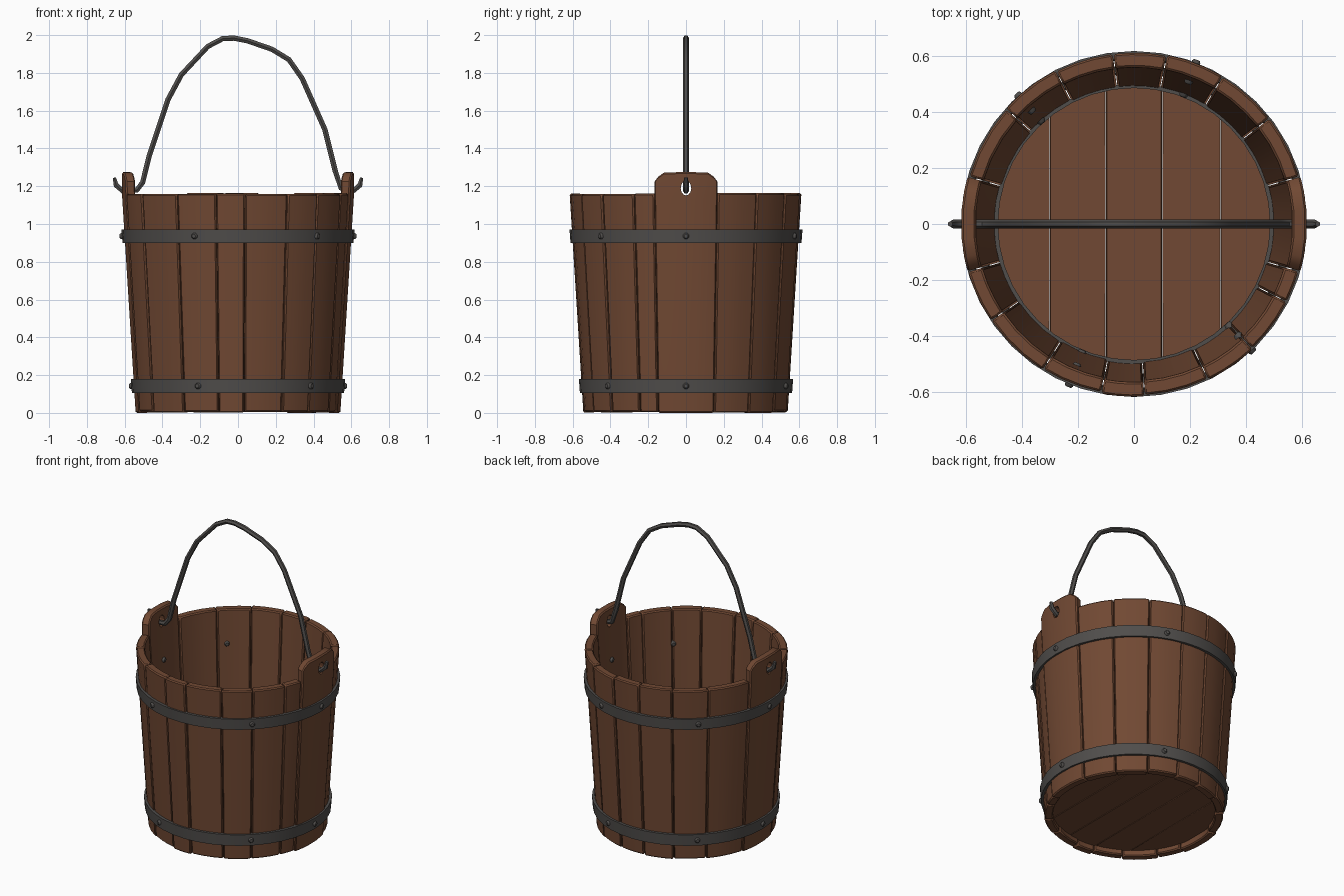
import bpy, bmesh, math, random
from mathutils import Vector

random.seed(4)
cube = bpy.data.objects.get("Cube")
if cube:
    bpy.data.objects.remove(cube, do_unlink=True)


def material(name, rgb):
    m = bpy.data.materials.new(name)
    m.use_nodes = True
    m.diffuse_color = (*rgb, 1)
    m.node_tree.nodes["Principled BSDF"].inputs["Base Color"].default_value = (*rgb, 1)
    return m


WOOD = material("brown wood", (0.165, 0.066, 0.033))
IRON = material("dark iron", (0.08, 0.075, 0.071))
RIM, WALL = 1.165, 0.052


def activate(ob):
    bpy.ops.object.select_all(action='DESELECT')
    ob.select_set(True)
    bpy.context.view_layer.objects.active = ob


def finish(bm, name, mat, bevel=0, angle=35):
    bmesh.ops.recalc_face_normals(bm, faces=bm.faces)
    me = bpy.data.meshes.new(name)
    bm.to_mesh(me)
    bm.free()
    me.materials.append(mat)
    ob = bpy.data.objects.new(name, me)
    bpy.context.collection.objects.link(ob)
    if bevel:
        mod = ob.modifiers.new("worn edges", 'BEVEL')
        mod.width = bevel
        mod.limit_method = 'ANGLE'
        mod.angle_limit = math.radians(40)
    activate(ob)
    bpy.ops.object.shade_smooth_by_angle(angle=math.radians(angle))
    return ob


def outer_radius(z):
    return 0.54 + 0.073 * min(z / RIM, 1)


def polar(r, a, z):
    return Vector((r * math.cos(a), r * math.sin(a), z))


def stave(name, columns, bottom, shift, bevel=0.007):
    """Curved board from (angle, top height) columns."""
    bm = bmesh.new()
    rings = []
    for a, top in columns:
        outline = [(0, bottom), (0, RIM - 0.03), (0, top),
                   (WALL, top), (WALL, RIM - 0.03), (WALL, bottom)]
        rings.append([bm.verts.new(polar(outer_radius(z) + shift - d, a, z)) for d, z in outline])
    for p, q in zip(rings, rings[1:]):
        for i in range(6):
            j = (i + 1) % 6
            bm.faces.new((p[i], p[j], q[j], q[i]))
    for ring in (rings[0], rings[-1]):
        bm.faces.new((ring[0], ring[1], ring[4], ring[5]))
        bm.faces.new((ring[1], ring[2], ring[3], ring[4]))
    return finish(bm, name, WOOD, bevel)


# Side staves, with uneven widths and a little wear
right_seams = [16, 38, 59, 79, 97, 117, 138, 164]
left_seams = [196, 214, 238, 259, 273.5, 295.5, 313.5, 333, 344]
for seams in (right_seams, left_seams):
    for start, end in zip(seams, seams[1:]):
        top = RIM - random.uniform(0, 0.008)
        a0, a1 = math.radians(start + 0.15), math.radians(end - 0.15)
        cols = [(a0 + (a1 - a0) * t / 3, top) for t in range(4)]
        stave("side_stave", cols, random.uniform(0, 0.01), random.uniform(-0.004, 0.004))

# Tall ear staves with a rounded top and a handle hole
ear_shape = [(-15.8, 1.225), (-14, 1.25), (-11, 1.272), (-5, 1.274),
             (5, 1.274), (11, 1.272), (14, 1.25), (15.8, 1.225)]
for side, centre in (("left", 0), ("right", 180)):
    cols = [(math.radians(centre + a), top) for a, top in ear_shape]
    ear = stave(side + "_ear_stave", cols, 0, 0.004)
    bpy.ops.mesh.primitive_cylinder_add(
        vertices=12, radius=0.028, depth=0.4, rotation=(0, math.pi / 2, 0),
        location=(0.6 * math.cos(math.radians(centre)), 0, 1.19))
    cutter = bpy.context.object
    cutter.name = "hole_cutter"
    cutter.scale.x = 1.4
    cutter.hide_render = True
    mod = ear.modifiers.new("handle hole", 'BOOLEAN')
    mod.operation = 'DIFFERENCE'
    mod.solver = 'EXACT'
    mod.object = cutter
    activate(ear)
    for m in list(ear.modifiers):
        bpy.ops.object.modifier_apply(modifier=m.name)
    bpy.data.objects.remove(cutter, do_unlink=True)

# Floor planks
FLOOR_R = 0.498
bounds = [-0.49, -0.3, -0.1, 0.1, 0.31, 0.49]
for x0, x1 in zip(bounds, bounds[1:]):
    xs = [x0 + 0.001 + (x1 - x0 - 0.002) * t / 6 for t in range(7)]
    edge = [(x, math.sqrt(FLOOR_R ** 2 - x * x)) for x in xs]
    edge += [(x, -y) for x, y in reversed(edge)]
    bm = bmesh.new()
    base = bm.faces.new([bm.verts.new((x, y, 0.04)) for x, y in edge])
    top = bmesh.ops.extrude_face_region(bm, geom=[base])["geom"]
    bmesh.ops.translate(bm, vec=(0, 0, 0.045),
                        verts=[v for v in top if isinstance(v, bmesh.types.BMVert)])
    finish(bm, "floor_plank", WOOD, 0.002)


def hoop(name, profile, segments=40):
    """Closed ring swept from a (radius, height) profile."""
    bm = bmesh.new()
    rings = [[bm.verts.new(polar(r, math.tau * k / segments, z)) for r, z in profile]
             for k in range(segments)]
    n = len(profile)
    for k in range(segments):
        p, q = rings[k], rings[(k + 1) % segments]
        for i in range(n):
            bm.faces.new((p[i], p[(i + 1) % n], q[(i + 1) % n], q[i]))
    return finish(bm, name, IRON)


def rivet(name, angle, z):
    """Pin through the wall with a small domed head at each end."""
    r0, r1 = outer_radius(z) - WALL - 0.012, outer_radius(z) + 0.028
    bm = bmesh.new()
    bmesh.ops.create_cone(bm, cap_ends=True, segments=8, radius1=0.018, radius2=0.018, depth=r1 - r0)
    ob = finish(bm, name, IRON, 0.007)
    ob.location = polar((r0 + r1) / 2, angle, z)
    ob.rotation_euler = (0, math.pi / 2, angle)


# Iron hoops and rivets
for label, low, high in (("lower", 0.105, 0.18), ("upper", 0.9, 0.972)):
    lo, hi = outer_radius(low), outer_radius(high)
    hoop(label + "_hoop", [(lo - 0.01, low), (lo + 0.015, low),
                           (hi + 0.016, high), (hi - 0.01, high)])
    for degrees in (0, 69, 132, 180, 248, 313):
        rivet(label + "_rivet", math.radians(degrees), (low + high) / 2)
hoop("floor_ring", [(0.485, 0.08), (0.5, 0.08), (0.5, 0.115), (0.485, 0.115)])

# Bent handle, hooked through both ears
path = [(-0.655, 1.245), (-0.645, 1.205), (-0.61, 1.175), (-0.535, 1.18), (-0.505, 1.22),
        (-0.47, 1.36), (-0.37, 1.66), (-0.30, 1.79), (-0.16, 1.94), (-0.08, 1.982),
        (-0.02, 1.984), (0.05, 1.97), (0.18, 1.925), (0.27, 1.87), (0.34, 1.77),
        (0.46, 1.5), (0.515, 1.28), (0.545, 1.19), (0.61, 1.175), (0.645, 1.205), (0.655, 1.245)]
curve = bpy.data.curves.new("handle", 'CURVE')
curve.dimensions = '3D'
curve.bevel_depth = 0.016
curve.bevel_resolution = 1
curve.use_fill_caps = True
spline = curve.splines.new('POLY')
spline.points.add(len(path) - 1)
for point, (x, z) in zip(spline.points, path):
    point.co = (x, 0, z, 1)
spline.points[0].radius = spline.points[-1].radius = 0.6
curve.materials.append(IRON)
handle = bpy.data.objects.new("handle", curve)
bpy.context.collection.objects.link(handle)
activate(handle)
bpy.ops.object.convert(target='MESH')
bpy.ops.object.shade_smooth_by_angle(angle=math.radians(50))
